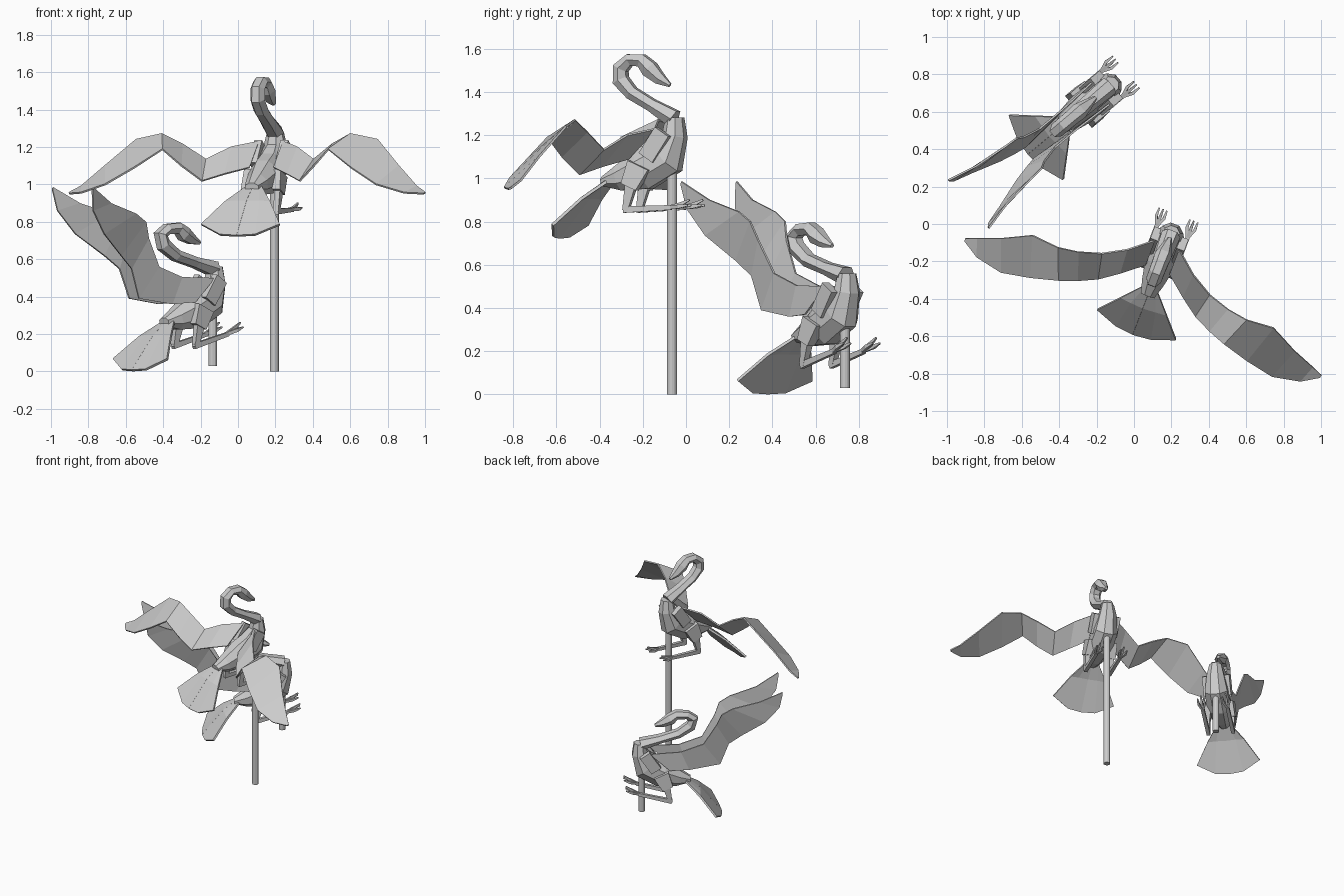
import bpy, bmesh, math
from mathutils import Vector, Matrix

cube = bpy.data.objects.get("Cube")
if cube:
    bpy.data.objects.remove(cube, do_unlink=True)


def finish(bm, name, frame, mirror=False, thickness=0):
    """Turn a bmesh into a placed object; local +x is the bird's forward."""
    bmesh.ops.recalc_face_normals(bm, faces=bm.faces)
    mesh = bpy.data.meshes.new(name)
    bm.to_mesh(mesh)
    bm.free()
    obj = bpy.data.objects.new(name, mesh)
    bpy.context.collection.objects.link(obj)
    obj.matrix_world = frame
    if thickness:
        solid = obj.modifiers.new("thickness", 'SOLIDIFY')
        solid.thickness = thickness
        solid.offset = 0
    if mirror:
        obj.modifiers.new("mirror", 'MIRROR').use_axis = (False, True, False)
        obj.modifiers["mirror"].use_mirror_merge = False
    return obj


def loft(bm, stations, sides):
    """Skin rings along stations of (forward, side, up, half height, half width)."""
    points = [Vector(s[:3]) for s in stations]
    rings = []
    for i, (p, s) in enumerate(zip(points, stations)):
        tangent = points[min(i + 1, len(points) - 1)] - points[max(i - 1, 0)]
        normal = tangent.cross(Vector((0, 1, 0))).normalized()
        ring = []
        for k in range(sides):
            a = 2 * math.pi * (k + 0.5) / sides
            grow = 1 / math.cos(math.pi / sides)
            offset = normal * s[3] * math.cos(a) + Vector((0, s[4] * math.sin(a), 0))
            ring.append(bm.verts.new(p + offset * grow))
        rings.append(ring)
    for a, b in zip(rings, rings[1:]):
        for k in range(sides):
            n = (k + 1) % sides
            bm.faces.new((a[k], a[n], b[n], b[k]))
    bm.faces.new(rings[0])
    bm.faces.new(rings[-1][::-1])


def sheet(bm, rows):
    """Skin a grid of points, row by row."""
    grid = [[bm.verts.new(p) for p in row] for row in rows]
    for a, b in zip(grid, grid[1:]):
        for k in range(len(a) - 1):
            bm.faces.new((a[k], a[k + 1], b[k + 1], b[k]))


# Half height and half width along neck, skull and beak
NECK_SIZE = [(.04, .045), (.028, .04), (.03, .037), (.036, .036), (.034, .036),
             (.027, .036), (.03, .037), (.038, .04), (.027, .027), (.009, .01)]

BODY = [(.015, 0, .28, .04, .042), (.015, 0, .2, .055, .06), (-.03, 0, .1, .095, .08),
        (-.14, 0, .04, .095, .083), (-.26, 0, .0, .058, .06), (-.34, 0, -.015, .022, .038)]


def build_bird(label, place, turn, neck, wing, toe_lift, post_bottom, post_top):
    frame = Matrix.Translation(place) @ Matrix.Rotation(math.radians(turn), 4, 'Z')

    # Body and curved neck with head and beak
    bm = bmesh.new()
    loft(bm, BODY, 8)
    finish(bm, label + "_body", frame)
    bm = bmesh.new()
    loft(bm, [(u, 0, z, *size) for (u, z), size in zip(neck, NECK_SIZE)], 6)
    finish(bm, label + "_neck_and_head", frame)

    # Wings: leading and trailing edge pairs from root to tip
    bm = bmesh.new()
    sheet(bm, wing)
    finish(bm, label + "_wings", frame, True, .01)

    # Shoulder blocks
    bm = bmesh.new()
    loft(bm, [(-.015, .075, .215, .04, .022), (-.095, .075, .095, .04, .022)], 4)
    finish(bm, label + "_shoulders", frame, True)

    # Fan tail, half of it mirrored
    bm = bmesh.new()
    sheet(bm, [[(-.3, 0, .0), (-.41, 0, -.09), (-.56, 0, -.275)],
               [(-.3, .03, -.005), (-.405, .07, -.09), (-.55, .1, -.27)],
               [(-.3, .04, -.01), (-.4, .13, -.095), (-.505, .225, -.215)]])
    finish(bm, label + "_tail", frame, True, .014)

    # Legs: thigh, shin, foot and toes
    bm = bmesh.new()
    loft(bm, [(-.13, .075, .06, .055, .03), (-.175, .09, -.04, .04, .022)], 4)
    loft(bm, [(-.165, .088, -.02, .027, .018), (-.195, .088, -.15, .013, .013)], 4)
    ankle = -.135 + toe_lift
    loft(bm, [(-.205, .088, -.145, .015, .013), (.03, .088, ankle, .011, .012)], 4)
    for side, rise in ((.066, .01), (.088, .035), (.11, .01)):
        loft(bm, [(.02, .088, ankle, .009, .008),
                  (.075, side, ankle + rise * .4 + toe_lift * .3, .009, .008),
                  (.12, side, ankle + rise + toe_lift * .5, .004, .004)], 4)
    finish(bm, label + "_legs", frame, True)

    # Round support post
    bm = bmesh.new()
    height = post_top - post_bottom
    bmesh.ops.create_cone(bm, cap_ends=True, segments=12, radius1=.023, radius2=.023, depth=height)
    middle = Vector((place[0], place[1], (post_bottom + post_top) / 2))
    finish(bm, label + "_post", Matrix.Translation(middle))


# Upper bird with spread wings
build_bird(
    "upper_bird", (.195, -.065, 1.0), 69,
    [(.012, .275), (-.099, .338), (-.198, .394), (-.253, .454), (-.253, .509),
     (-.208, .548), (-.149, .544), (-.109, .505), (-.06, .46), (-.01, .43)],
    [[(-.05, .07, .23), (-.19, .07, .09)],
     [(-.15, .19, .2), (-.28, .18, .055)],
     [(-.218, .31, .134), (-.352, .28, .018)],
     [(-.255, .43, .215), (-.4, .38, .1)],
     [(-.272, .54, .27), (-.435, .475, .187)],
     [(-.26, .69, .24), (-.475, .62, .09)],
     [(-.335, .84, .1), (-.505, .775, .0)],
     [(-.38, .96, -.01), (-.475, .925, -.045)],
     [(-.405, 1.02, -.045), (-.42, 1.015, -.05)]],
    0, 0, 1.13)

# Lower bird with raised wings
build_bird(
    "lower_bird", (-.135, .735, .28), 40,
    [(.008, .268), (-.127, .303), (-.259, .34), (-.345, .397), (-.363, .452),
     (-.321, .482), (-.245, .486), (-.203, .455), (-.148, .426), (-.092, .408)],
    [[(-.05, .075, .22), (-.19, .08, .09)],
     [(-.27, .065, .225), (-.33, .055, .08)],
     [(-.43, .065, .28), (-.55, .04, .11)],
     [(-.52, .085, .433), (-.61, .05, .27)],
     [(-.555, .105, .52), (-.7, .07, .34)],
     [(-.63, .11, .565), (-.86, .12, .456)],
     [(-.82, .13, .62), (-.96, .148, .58)],
     [(-.976, .167, .705), (-.98, .166, .69)]],
    .055, .03, .41)
